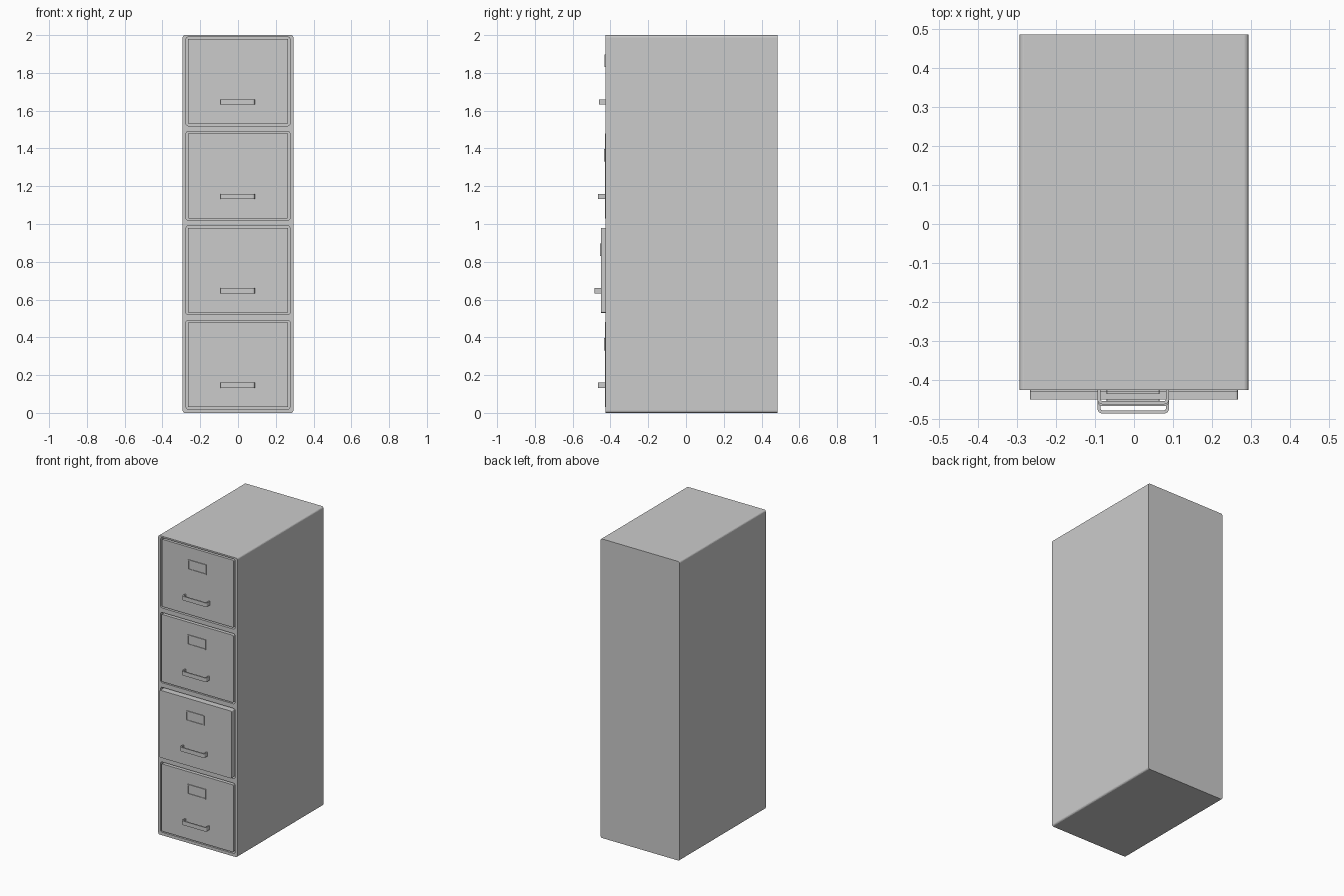
import bpy, bmesh, math
from mathutils import Vector

if "Cube" in bpy.data.objects:
    bpy.data.objects.remove(bpy.data.objects["Cube"])

FRONT, BACK = -0.425, 0.485


def rounded_rect(x0, x1, z0, z1, r, seg=4):
    pts = []
    corners = [(x1 - r, z1 - r, 0), (x0 + r, z1 - r, 90), (x0 + r, z0 + r, 180), (x1 - r, z0 + r, 270)]
    for cx, cz, start in corners:
        for i in range(seg + 1):
            a = math.radians(start + 90 * i / seg)
            pts.append((cx + r * math.cos(a), cz + r * math.sin(a)))
    return pts


def finish(name, bm):
    bmesh.ops.recalc_face_normals(bm, faces=bm.faces)
    mesh = bpy.data.meshes.new(name)
    bm.to_mesh(mesh)
    bm.free()
    obj = bpy.data.objects.new(name, mesh)
    bpy.context.collection.objects.link(obj)
    return obj


def prism(name, points, shift, inset=None):
    """Extrude a closed polygon of 3D points; optionally sink an inset panel in its first face."""
    bm = bmesh.new()
    face = bm.faces.new([bm.verts.new(p) for p in points])
    ext = bmesh.ops.extrude_face_region(bm, geom=[face], use_keep_orig=True)
    verts = [v for v in ext["geom"] if isinstance(v, bmesh.types.BMVert)]
    bmesh.ops.translate(bm, verts=verts, vec=Vector(shift))
    if inset:
        bmesh.ops.recalc_face_normals(bm, faces=bm.faces)
        border, depth = inset
        bmesh.ops.inset_region(bm, faces=[face], thickness=border, use_even_offset=True)
        ext = bmesh.ops.extrude_face_region(bm, geom=[face])
        verts = [v for v in ext["geom"] if isinstance(v, bmesh.types.BMVert)]
        bmesh.ops.delete(bm, geom=[face], context='FACES')
        bmesh.ops.translate(bm, verts=verts, vec=(0, depth, 0))
    return finish(name, bm)


def panel(name, x0, x1, z0, z1, r, y0, y1, inset=None):
    pts = [(x, y0, z) for x, z in rounded_rect(x0, x1, z0, z1, r)]
    return prism(name, pts, (0, y1 - y0, 0), inset)


def handle(name, y, z):
    # C-shaped pull: outer bent outline, then the inner one reversed
    def outline(half, reach, r):
        pts = [(half, 0)]
        for cx, start in ((half - r, 0), (r - half, 90)):
            for i in range(5):
                a = math.radians(start + 22.5 * i)
                pts.append((cx + r * math.cos(a), reach - r + r * math.sin(a)))
        return pts + [(-half, 0)]
    pts = outline(0.0915, 0.036, 0.012) + outline(0.0835, 0.028, 0.005)[::-1]
    return prism(name, [(x - 0.002, y - d, z) for x, d in pts], (0, 0, 0.027))


# Cabinet shell with four drawer openings
cabinet = panel("cabinet_body", -0.293, 0.293, 0, 2, 0.012, FRONT, BACK)
for i in range(4):
    z = 0.5 * i
    cutter = panel(f"opening_cutter_{i + 1}", -0.275, 0.275, z + 0.02, z + 0.49, 0.012, FRONT - 0.05, FRONT + 0.05)
    mod = cabinet.modifiers.new("opening", 'BOOLEAN')
    mod.object = cutter
    mod.operation = 'DIFFERENCE'
    mod.solver = 'EXACT'
    cutter.hide_render = True
    cutter.hide_set(True)

# Drawers, bottom to top, each pulled out by a slightly different amount
for i, y in enumerate((-0.430, -0.449, -0.430, -0.4255)):
    z, n = 0.5 * i, i + 1
    panel(f"drawer_front_{n}", -0.266, 0.266, z + 0.03, z + 0.48, 0.006, y, FRONT + 0.055)
    panel(f"label_holder_{n}", -0.07, 0.065, z + 0.33, z + 0.397, 0.002, y - 0.005, y + 0.002, (0.006, 0.004))
    handle(f"drawer_handle_{n}", y, z + 0.133)
